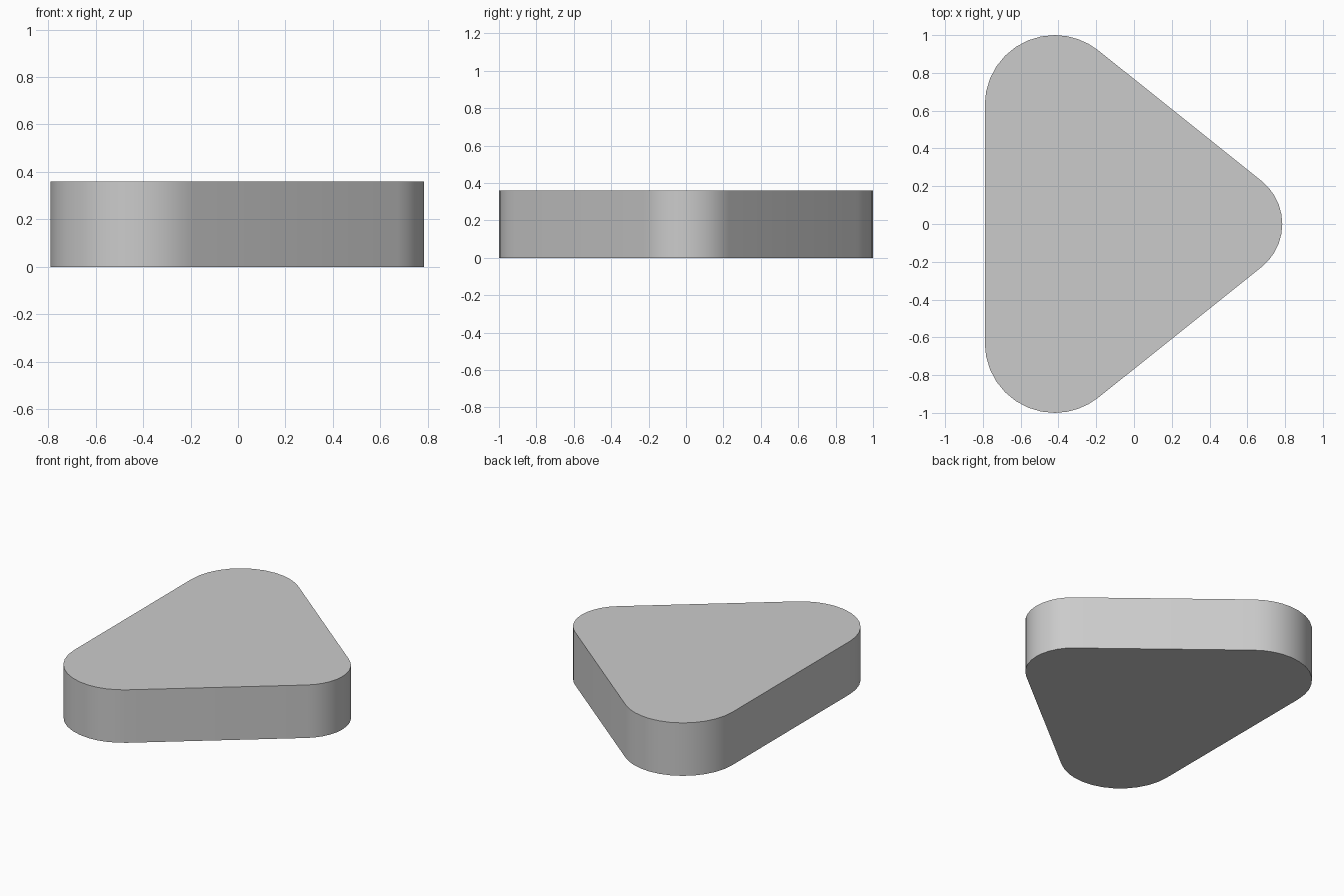
import bpy, bmesh
from math import radians, cos, sin, atan2, acos, hypot

if "Cube" in bpy.data.objects:
    bpy.data.objects.remove(bpy.data.objects["Cube"])

HEIGHT = 0.36
BX, BY, BR = -0.42, 0.63, 0.37      # back corner: centre and radius
TX, TR = 0.493, 0.292               # tip: centre and radius

# Direction of the tangent edge shared by a back corner and the tip
dx, dy = TX - BX, -BY
tangent = atan2(dy, dx) + acos((BR - TR) / hypot(dx, dy))


def arc(cx, cy, r, a0, a1, steps):
    angles = [a0 + (a1 - a0) * i / steps for i in range(steps + 1)]
    return [(cx + r * cos(a), cy + r * sin(a)) for a in angles]


# Half outline from the flat back side to the tip, then mirrored across y
half = arc(BX, BY, BR, radians(180), radians(90), 8)
half += arc(BX, BY, BR, radians(90), tangent, 4)[1:]
half += arc(TX, 0, TR, tangent, 0, 5)
outline = half + [(x, -y) for x, y in reversed(half[:-1])]
outline.reverse()                   # counter-clockwise, facing up

# Solid plate extruded from the outline
bm = bmesh.new()
base = bm.faces.new([bm.verts.new((x, y, 0)) for x, y in outline])
top = bmesh.ops.extrude_face_region(bm, geom=[base], use_keep_orig=True)
bmesh.ops.translate(bm, vec=(0, 0, HEIGHT),
                    verts=[v for v in top["geom"] if isinstance(v, bmesh.types.BMVert)])
bmesh.ops.recalc_face_normals(bm, faces=bm.faces)
mesh = bpy.data.meshes.new("rounded_triangle_plate")
bm.to_mesh(mesh)
bm.free()

plate = bpy.data.objects.new("rounded_triangle_plate", mesh)
bpy.context.collection.objects.link(plate)
bpy.context.view_layer.objects.active = plate
plate.select_set(True)
bpy.ops.object.shade_smooth_by_angle(angle=radians(30))
